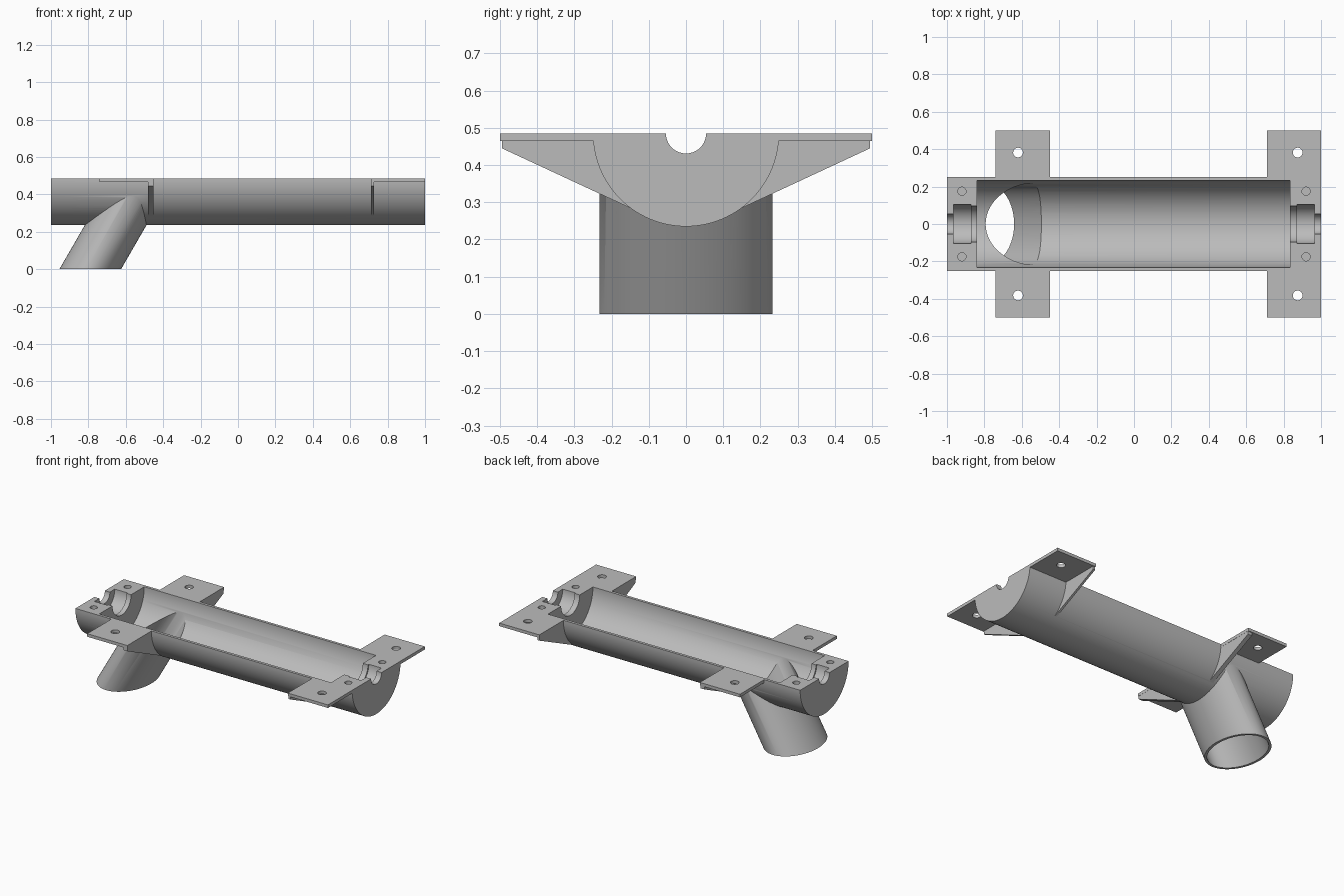
import bpy, bmesh, math
from mathutils import Matrix, Vector

cube = bpy.data.objects.get("Cube")
if cube:
    bpy.data.objects.remove(cube, do_unlink=True)

grey = bpy.data.materials.new("light grey plastic")
grey.use_nodes = True
colour = (0.5, 0.5, 0.5, 1)
grey.diffuse_color = colour
grey.node_tree.nodes["Principled BSDF"].inputs["Base Color"].default_value = colour

TOP = 0.485          # flat rim height and axis of the trough
LEAN = 0.577         # sideways run of the spout per unit of height


def prism(name, outline, start, run):
    """Extrude a closed outline (list of points) along the vector run."""
    bm = bmesh.new()
    face = bm.faces.new([bm.verts.new(Vector(p) + Vector(start)) for p in outline])
    new = bmesh.ops.extrude_face_region(bm, geom=[face])["geom"]
    verts = [v for v in new if isinstance(v, bmesh.types.BMVert)]
    bmesh.ops.translate(bm, verts=verts, vec=run)
    bmesh.ops.recalc_face_normals(bm, faces=bm.faces)
    mesh = bpy.data.meshes.new(name)
    bm.to_mesh(mesh)
    bm.free()
    mesh.materials.append(grey)
    obj = bpy.data.objects.new(name, mesh)
    bpy.context.collection.objects.link(obj)
    return obj


def ring(a, b, count):
    return [(a * math.cos(t), b * math.sin(t), 0)
            for t in (2 * math.pi * i / count for i in range(count))]


def rod(name, x0, x1, radius, count=128):
    """Cylinder along x on the trough axis."""
    turn = Matrix.Rotation(math.pi / 2, 3, 'Y')
    outline = [turn @ Vector(p) for p in ring(radius, radius, count)]
    return prism(name, outline, (x0, 0, TOP), (x1 - x0, 0, 0))


def box(name, x0, x1, y, z0, z1):
    outline = [(x0, -y, 0), (x1, -y, 0), (x1, y, 0), (x0, y, 0)]
    return prism(name, outline, (0, 0, z0), (0, 0, z1 - z0))


def pin(name, x, y, radius, z0, z1):
    return prism(name, ring(radius, radius, 32), (x, y, z0), (0, 0, z1 - z0))


def leaning_tube(name, a, b, z0, z1):
    h = z1 - z0
    return prism(name, ring(a, b, 96), (-0.79 + LEAN * z0, 0, z0), (LEAN * h, 0, h))


def combine(target, tool, operation):
    mod = target.modifiers.new(tool.name, 'BOOLEAN')
    mod.object, mod.operation, mod.solver = tool, operation, 'EXACT'
    bpy.context.view_layer.objects.active = target
    bpy.ops.object.modifier_apply(modifier=mod.name)
    bpy.data.objects.remove(tool, do_unlink=True)


# Solid parts, left oversize so one trim gives clean flat ends
body = rod("trough_with_spout", -1.05, 1.05, 0.25)
solids = [leaning_tube("spout", 0.165, 0.232, -0.05, 0.45)]
for x0, x1, thick in ((-0.74, -0.45, 0.03), (0.71, 1.05, 0.016)):
    solids.append(box("mounting_tab", x0, x1, 0.5, 0.465, 0.6))
    # Tapered rib under one edge of the tab
    rib_x = -0.48 if x0 < 0 else x0 + 0.001
    half = [(0.495, 0.5), (0.495, 0.445), (0.14, 0.28)]
    outline = half + [(-y, z) for y, z in reversed(half)]
    solids.append(prism("rib", [(0, y, z) for y, z in outline],
                        (rib_x, 0, 0), (thick - 0.001, 0, 0)))
for part in solids:
    combine(body, part, 'UNION')
combine(body, box("trim", -1, 1, 0.7, 0, TOP), 'INTERSECT')

# Trough hollow and spout bore
cuts = [rod("hollow", -0.84, 0.835, 0.232),
        leaning_tube("bore", 0.149, 0.216, -0.1, 0.44)]
for side in (-1, 1):
    # Shaft groove, bearing pocket and inner clearance at each end
    for a, b, radius in ((0.8, 0.89, 0.096), (0.872, 0.964, 0.105), (0.95, 1.1, 0.054)):
        cuts.append(rod("end_groove", *sorted((side * a, side * b)), radius, 64))
    # Screw holes through the tabs, blind holes in the end blocks
    for y in (-1, 1):
        cuts.append(pin("tab_hole", -0.62 if side < 0 else 0.875, y * 0.382, 0.026, 0.43, 0.6))
        cuts.append(pin("blind_hole", side * 0.92, y * 0.175, 0.022, 0.385, 0.6))
for part in cuts:
    combine(body, part, 'DIFFERENCE')

bpy.ops.object.select_all(action='DESELECT')
body.select_set(True)
bpy.context.view_layer.objects.active = body
bpy.ops.object.shade_smooth_by_angle(angle=math.radians(30))
